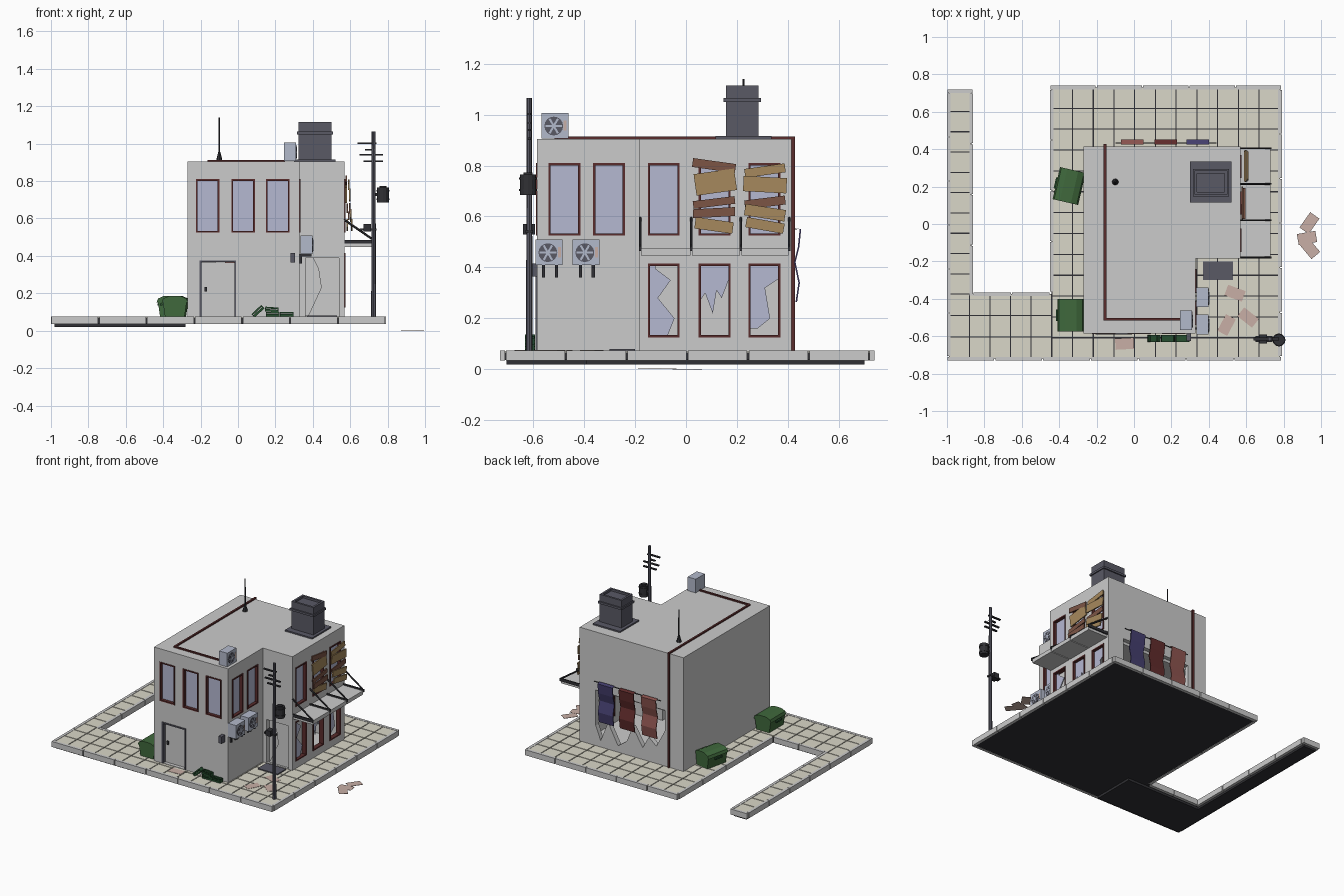
import bpy, bmesh, math, random
from mathutils import Matrix, Vector, Euler

if "Cube" in bpy.data.objects:
    bpy.data.objects.remove(bpy.data.objects["Cube"])

random.seed(4)

def mat(name, r, g, b):
    m = bpy.data.materials.new(name)
    m.diffuse_color = (r, g, b, 1)
    m.use_nodes = True
    m.node_tree.nodes["Principled BSDF"].inputs["Base Color"].default_value = m.diffuse_color
    return m

CREAM = mat("cream_tile", .70, .68, .58)
DARK = mat("dark", .03, .03, .035)
SLATE = mat("slate", .10, .10, .13)
RED = mat("dark_red", .10, .025, .025)
GLASS = mat("glass", .46, .48, .64)
METAL = mat("pale_metal", .45, .49, .60)
GREEN = mat("green", .05, .14, .045)
DGREEN = mat("deep_green", .02, .08, .03)
TAN = mat("tan_wood", .38, .25, .11)
BROWN = mat("brown_wood", .20, .09, .06)
PINK = mat("paper", .58, .43, .38)
BLUE = mat("blue_cloth", .06, .05, .16)
ROSE = mat("rose_cloth", .27, .09, .08)
WINE = mat("wine_cloth", .12, .025, .025)

def finish(name, bm, m=None):
    bmesh.ops.recalc_face_normals(bm, faces=bm.faces[:])
    me = bpy.data.meshes.new(name)
    bm.to_mesh(me)
    bm.free()
    ob = bpy.data.objects.new(name, me)
    bpy.context.collection.objects.link(ob)
    if m:
        me.materials.append(m)
    return ob

def boxes(name, items, m=None):
    """items: (x0, x1, y0, y1, z0, z1[, euler])"""
    bm = bmesh.new()
    for it in items:
        c = Vector([(it[i] + it[i + 1]) / 2 for i in (0, 2, 4)])
        s = [abs(it[i + 1] - it[i]) for i in (0, 2, 4)]
        r = Euler(it[6]) if len(it) > 6 else Euler()
        bmesh.ops.create_cube(bm, size=1, matrix=Matrix.LocRotScale(c, r, s))
    return finish(name, bm, m)

def prisms(name, polys, axis, a, b, m=None):
    """extrude outlines along an axis from a to b"""
    put = {'x': lambda p, d: (d, p[0], p[1]), 'y': lambda p, d: (p[0], d, p[1]),
           'z': lambda p, d: (p[0], p[1], d)}[axis]
    bm = bmesh.new()
    for pts in polys:
        lo = [bm.verts.new(put(p, a)) for p in pts]
        hi = [bm.verts.new(put(p, b)) for p in pts]
        bm.faces.new(lo)
        bm.faces.new(hi[::-1])
        for i in range(len(pts)):
            j = (i + 1) % len(pts)
            bm.faces.new((lo[i], lo[j], hi[j], hi[i]))
    return finish(name, bm, m)

def rods(name, items, m=None, n=12):
    """items: (start, end, radius_start, radius_end)"""
    bm = bmesh.new()
    for p, q, r1, r2 in items:
        p, q = Vector(p), Vector(q)
        mx = Matrix.Translation((p + q) / 2) @ (q - p).to_track_quat('Z', 'Y').to_matrix().to_4x4()
        bmesh.ops.create_cone(bm, cap_ends=True, segments=n, radius1=r1, radius2=r2, depth=(q - p).length, matrix=mx)
    ob = finish(name, bm, m)
    return ob

# ---- pavement: slabs, lower footing, tiles and curb blocks
rects = [(-.44, .78, -.72, .73, 11, 13), (-.99, -.44, -.72, -.375, 5, 3), (-.99, -.87, -.375, .71, 1, 10)]
boxes("pavement_slab", [(r[0], r[1], r[2], r[3], .037, .067) for r in rects], DARK)
boxes("footing", [(-.98, -.28, -.705, -.39, .02, .037), (-.98, -.88, -.39, .70, .02, .037)], DARK)
tiles = []
for x0, x1, y0, y1, nx, ny in rects:
    dx, dy = (x1 - x0) / nx, (y1 - y0) / ny
    for i in range(nx):
        for j in range(ny):
            tiles.append((x0 + i * dx + .003, x0 + (i + 1) * dx - .003,
                          y0 + j * dy + .003, y0 + (j + 1) * dy - .003, .06, .073))
boxes("paving_tiles", tiles, CREAM)
curb = []
def curb_run(axis, pos, a, b):
    n = max(1, round((b - a) / .25))
    s = (b - a) / n
    for i in range(n):
        u, v = a + i * s + .003, a + (i + 1) * s - .003
        curb.append((u, v, pos, pos + .02, .035, .075) if axis == 'x' else (pos, pos + .02, u, v, .035, .075))
for args in [('x', -.73, -1, .79), ('y', .77, -.71, .72), ('x', .72, -.45, .79), ('y', -.45, -.365, .72),
             ('x', -.385, -.86, -.45), ('y', -.88, -.385, .70), ('x', .70, -1, -.86), ('y', -1, -.71, .70)]:
    curb_run(*args)
boxes("curb_blocks", curb)

# ---- building shell, hollowed and cut by openings
def footprint(t):
    return [(-.27 + t, -.585 + t), (.33 - t, -.585 + t), (.33 - t, -.185 + t),
            (.57 - t, -.185 + t), (.57 - t, .415 - t), (-.27 + t, .415 - t)]
walls = prisms("building_walls", [footprint(0)], 'z', .065, .905)
room = prisms("interior_cutter", [footprint(.035)], 'z', .08, .87)

def on_wall(axis, pos, a0, a1, z0, z1, d0, d1):
    return (a0, a1, pos - d1, pos - d0, z0, z1) if axis == 'y' else (pos + d0, pos + d1, a0, a1, z0, z1)

upper = [('y', -.585, a, a + .125, .525, .81) for a in (-.225, -.035, .15)]
upper += [('x', .33, a, a + .125, .525, .81) for a in (-.54, -.365)]
upper += [('x', .57, a, a + .125, .525, .81) for a in (-.15, .05, .245)]
lower = [('x', .57, a, a + .125, .125, .415) for a in (-.15, .05, .245)]
doors = [('y', -.585, -.2, -.015, .076, .37), ('y', -.185, .36, .54, .076, .39)]
opening = boxes("opening_cutter", [on_wall(*w, -.06, .03) for w in upper + lower + doors])
hole = prisms("broken_hole_cutter", [[(-.12, .48), (.44, .48), (.44, .22), (.40, .12), (.34, .27), (.26, .12),
              (.19, .17), (.14, .29), (.06, .16), (.01, .25), (-.05, .2), (-.12, .33)]], 'y', .36, .45)
for c in (room, opening, hole):
    md = walls.modifiers.new(c.name, 'BOOLEAN')
    md.operation, md.solver, md.object = 'DIFFERENCE', 'EXACT', c
    c.hide_render = True
    c.hide_set(True)
prisms("upper_floor", [footprint(.03)], 'z', .46, .48)

# ---- windows and doors
frames = []
for ax, p, a0, a1, z0, z1 in upper + lower:
    for q in [(a0, a0 + .009, z0, z1), (a1 - .009, a1, z0, z1), (a0, a1, z0, z0 + .009), (a0, a1, z1 - .009, z1)]:
        frames.append(on_wall(ax, p, *q, -.03, .004))
boxes("window_frames", frames, RED)
boxes("window_glass", [on_wall(*w, -.025, -.019) for w in upper], GLASS)
shards = [[(-.15, .415), (-.12, .415), (-.12, .395), (-.06, .35), (-.11, .28), (-.045, .2), (-.075, .125), (-.15, .125)],
          [(.05, .415), (.175, .415), (.175, .37), (.14, .28), (.12, .31), (.105, .22), (.075, .3), (.05, .26)],
          [(.245, .415), (.37, .415), (.37, .36), (.31, .32), (.33, .2), (.28, .16), (.245, .16)]]
prisms("broken_shop_glass", shards, 'x', .548, .553, GLASS)
boxes("front_door", [(-.195, -.02, -.56, -.545, .076, .365)])
boxes("door_trim", [(-.205, -.195, -.59, -.54, .075, .375), (-.02, -.01, -.59, -.54, .075, .375),
                    (-.205, -.01, -.59, -.54, .366, .376)], SLATE)
boxes("door_handle", [(-.18, -.165, -.572, -.555, .21, .235)], DARK)
prisms("broken_side_door", [[(.54, .076), (.54, .39), (.40, .39), (.43, .33), (.445, .23), (.38, .09), (.37, .076)]],
       'y', -.17, -.16)

# ---- boards over two upper windows
def boards(name, rows, m):
    boxes(name, [(.575 + k * .006, .583 + k * .006, y - w / 2, y + w / 2, z - h / 2, z + h / 2, (math.radians(t), 0, 0))
                 for k, (y, z, w, h, t) in enumerate(rows)], m)
boards("tan_boards", [(.115, .735, .16, .085, 8), (.11, .565, .15, .045, -8), (.31, .78, .16, .035, 8),
                      (.31, .725, .17, .06, -3), (.31, .615, .16, .045, -9), (.31, .565, .15, .04, -10)], TAN)
boards("brown_boards", [(.11, .80, .17, .035, -8), (.11, .655, .165, .03, 7), (.11, .615, .165, .035, 3),
                        (.31, .655, .16, .035, 7)], BROWN)

# ---- canopy with diagonal stays
ys = (-.18, .02, .215, .405)
boxes("canopy_panels", [(.57, .73, ys[i] + .003, ys[i + 1] - .003, .447, .475) for i in range(3)])
boxes("canopy_ribs", [(.57, .735, y - .005, y + .005, .465, .485) for y in ys], DARK)
rods("canopy_stays", [((.565, y, .595), (.725, y, .485), .006, .006) for y in ys], DARK, 6)

# ---- red drain pipe over roof and down the back
boxes("drain_pipe", [(-.162, -.148, -.517, .428, .903, .914), (-.162, .25, -.517, -.503, .903, .914),
                     (-.162, -.148, .413, .428, .075, .914)], RED)

# ---- chimney and antenna
boxes("chimney", [(.30, .52, .115, .335, .90, .915), (.323, .50, .157, .285, .91, 1.10), (.315, .508, .148, .294, 1.05, 1.065),
                  (.323, .50, .157, .172, 1.10, 1.115), (.323, .50, .27, .285, 1.10, 1.115),
                  (.323, .338, .172, .27, 1.10, 1.115), (.485, .50, .172, .27, 1.10, 1.115)], SLATE)
rods("roof_antenna", [((-.10, .225, .90), (-.10, .225, .955), .019, .006), ((-.10, .225, .95), (-.10, .225, 1.14), .005, .004)], DARK, 8)

# ---- air conditioners
def aircon(x, y, z, bracket):
    boxes("aircon_case", [(x, x + .065, y, y + .105, z, z + .1)], METAL)
    c = (y + .048, z + .048)
    rods("aircon_fan_ring", [((x + .06, *c), (x + .068, *c), .037, .037)], SLATE, 16)
    boxes("aircon_blades", [(x + .066, x + .071, c[0] - .033, c[0] + .033, c[1] - .004, c[1] + .004, (k * math.pi / 3, 0, 0))
                            for k in range(3)], METAL)
    boxes("aircon_label", [(x + .064, x + .067, y + .087, y + .099, z + .03, z + .07)], PINK)
    if bracket:
        boxes("aircon_bracket", [b for o in (.025, .075) for b in
              [(x - .005, x + .06, y + o, y + o + .012, z - .012, z), (x - .005, x + .01, y + o, y + o + .012, z - .05, z)]], DARK)
aircon(.333, -.59, .41, True)
aircon(.333, -.445, .41, True)
aircon(.245, -.567, .907, False)

# ---- utility pole with crossarms and transformer
rods("utility_pole", [((.725, -.615, .07), (.725, -.615, 1.065), .013, .010)], SLATE, 8)
boxes("pole_arms", [(.64, .74, -.622, -.608, .998, 1.006), (.68, .735, -.622, -.608, .963, .971),
                    (.65, .775, -.622, -.608, .936, .944), (.67, .775, -.622, -.608, .901, .909),
                    (.65, .74, -.63, -.60, .535, .547), (.67, .71, -.64, -.592, .53, .57), (.72, .785, -.62, -.61, .72, .735)], DARK)
rods("transformer", [((.775, -.62, a), (.775, -.62, b), r, r) for a, b, r in
                     [(.685, .765, .031), (.70, .708, .035), (.745, .753, .035), (.765, .773, .018)]], DARK, 12)
boxes("wall_meter", [(.28, .305, -.625, -.583, .365, .415)], SLATE)

# ---- waste bins
def bin_at(x, y, turn):
    parts = [prisms("bin_body", [[(-.052, 0), (.052, 0), (.064, .08), (-.064, .08)]], 'y', -.083, .083, GREEN),
             prisms("bin_lid", [[(-.07, .078), (.07, .078), (.062, .098), (.03, .112), (-.03, .112), (-.062, .098)]],
                    'y', -.088, .088, GREEN),
             boxes("bin_handle", [(-.078, -.066, -.03, .03, .06, .072)], DGREEN)]
    for o in parts:
        o.location = (x, y, .074)
        o.rotation_euler = (0, 0, turn)
bin_at(-.338, -.488, 0)
bin_at(-.347, .203, math.radians(-13))

# ---- crates: open slatted boxes, one leaning
def crate(x, z, tilt):
    o = boxes("crate", [(-.035, .035, -.018, .018, 0, .005)] +
              [(-.035, .035, s - .002, s + .002, h, h + .009) for s in (-.017, .017) for h in (.004, .016)] +
              [(s - .002, s + .002, -.018, .018, 0, .025) for s in (-.034, .034)], DGREEN)
    o.location, o.rotation_euler = (x, -.612, z), (0, tilt, 0)
crate(.115, .095, -.75)
crate(.185, .075, 0)
crate(.18, .101, .08)
crate(.26, .075, 0)

# ---- washing hung on the back wall
wave = [(.425, .555), (.452, .55), (.445, .48), (.43, .42), (.447, .34), (.436, .265)]
outline = wave + [(y - .006, z) for y, z in wave[:0:-1]]
for name, x, m in (("blue_cloth", .28, BLUE), ("wine_cloth", .11, WINE), ("rose_cloth", -.07, ROSE)):
    prisms(name, [outline], 'x', x, x + .12, m)
rods("washing_line", [((-.10, .432, .55), (.44, .432, .55), .003, .003)], DARK, 6)

# ---- door mat and scattered papers
boxes("door_mat", [(.37, .53, -.3, -.2, .073, .08)], SLATE)
boxes("scattered_papers", [(x - .05, x + .05, y - .03, y + .03, z, z + .002, (0, 0, math.radians(t))) for x, y, z, t in
      [(-.05, -.64, .075, 3), (.54, -.37, .075, -20), (.495, -.54, .075, 62), (.61, -.5, .075, -38),
       (.938, .005, 0, 55), (.925, -.075, .001, 10), (.94, -.13, .002, -50)]], PINK)
